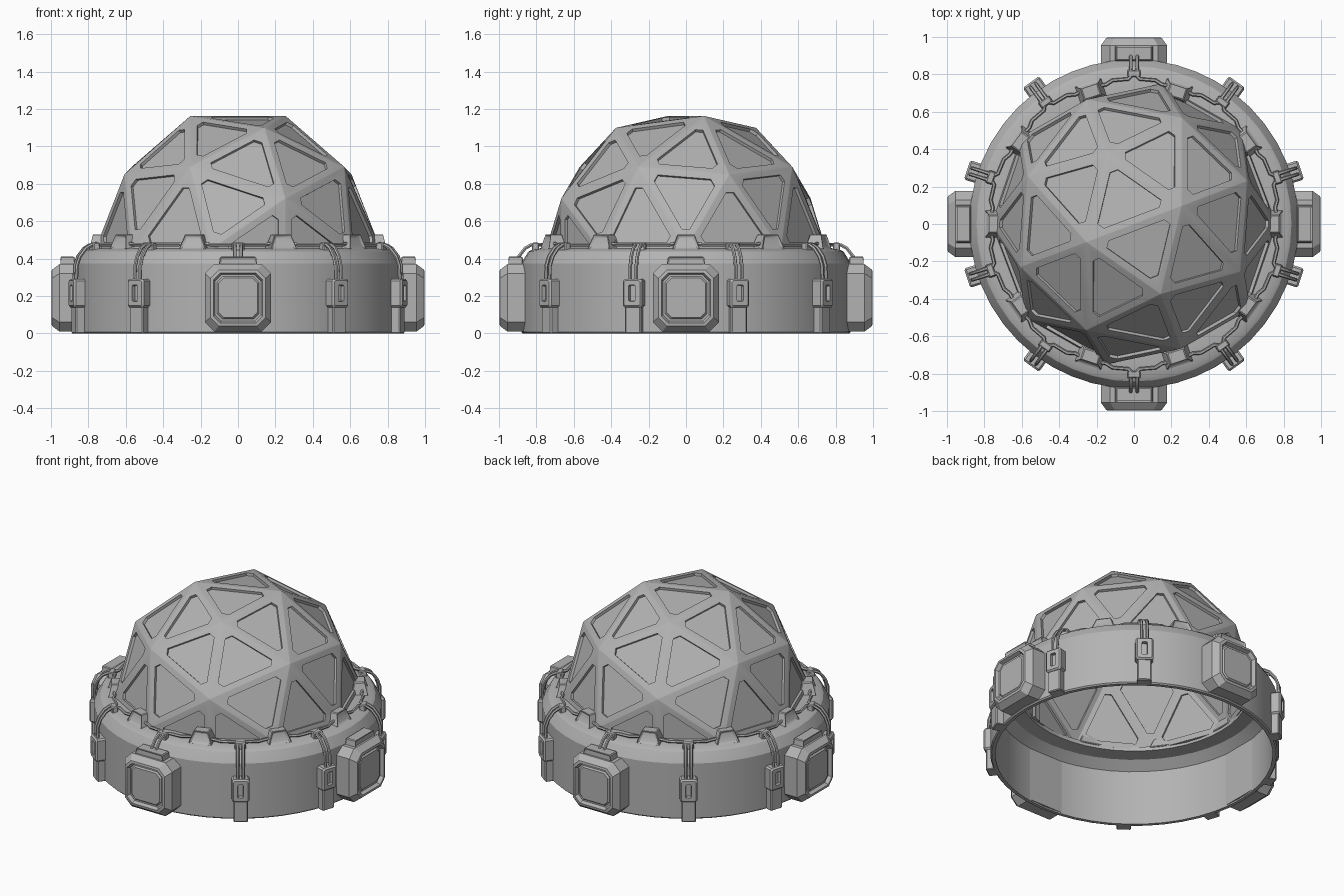
import bpy, bmesh, math
from mathutils import Vector, Matrix

cube = bpy.data.objects.get("Cube")
if cube:
    bpy.data.objects.remove(cube, do_unlink=True)

grey = bpy.data.materials.new("plain grey")
grey.use_nodes = True
COLOUR = (0.45, 0.45, 0.45, 1)
grey.diffuse_color = COLOUR
grey.node_tree.nodes["Principled BSDF"].inputs["Base Color"].default_value = COLOUR


def link(name, data):
    obj = bpy.data.objects.new(name, data)
    bpy.context.scene.collection.objects.link(obj)
    data.materials.append(grey)
    return obj


def finish(obj, angle=30):
    """Apply modifiers or curve bevel, then smooth with sharp edges kept."""
    bpy.ops.object.select_all(action='DESELECT')
    obj.select_set(True)
    bpy.context.view_layer.objects.active = obj
    bpy.ops.object.convert(target='MESH')
    bpy.ops.object.shade_smooth_by_angle(angle=math.radians(angle))
    return obj


def from_bmesh(name, bm, fix_normals=True):
    if fix_normals:
        bmesh.ops.recalc_face_normals(bm, faces=bm.faces)
    mesh = bpy.data.meshes.new(name)
    bm.to_mesh(mesh)
    bm.free()
    return link(name, mesh)


def repeat(obj, name, angles):
    """Place linked copies around the z axis; local +x points outward."""
    for i, a in enumerate(angles):
        copy = obj if i == 0 else obj.copy()
        if i:
            bpy.context.scene.collection.objects.link(copy)
        copy.name = f"{name}_{i + 1}"
        copy.rotation_euler.z = math.radians(a)


def loft(name, rings, cz):
    """Octagons (x, half width, half height, corner cut) joined outward along x."""
    bm = bmesh.new()
    loops = []
    for x, w, h, c in rings:
        outline = [(w, c - h), (w, h - c), (w - c, h), (c - w, h),
                   (-w, h - c), (-w, c - h), (c - w, -h), (w - c, -h)]
        loops.append([bm.verts.new((x, y, cz + z)) for y, z in outline])
    for a, b in zip(loops, loops[1:]):
        for i in range(8):
            j = (i + 1) % 8
            bm.faces.new((a[i], a[j], b[j], b[i]))
    bm.faces.new(loops[0])
    bm.faces.new(loops[-1])
    return finish(from_bmesh(name, bm))


def block(name, x0, x1, w, z0, z1, taper=1.0, slot=0.0, bevel=0.005):
    """Block with a tapered top and an optional slot in its outer face."""
    bm = bmesh.new()
    bmesh.ops.create_cube(bm, size=1)
    for v in bm.verts:
        t = taper if v.co.z > 0 else 1
        v.co = ((x0 + x1) / 2 + v.co.x * (x1 - x0) * t,
                v.co.y * 2 * w * t, z1 if v.co.z > 0 else z0)
    if slot:
        bm.normal_update()
        outer = max(bm.faces, key=lambda f: f.normal.x)
        bmesh.ops.inset_region(bm, faces=[outer], thickness=slot)
        bmesh.ops.translate(bm, verts=outer.verts, vec=(-slot, 0, 0))
    obj = from_bmesh(name, bm)
    mod = obj.modifiers.new("bevel", 'BEVEL')
    mod.width = bevel
    mod.segments = 1
    return finish(obj, 25)


# Base ring: hollow wall, chamfered shoulder and inner lip
profile = [(.872, 0), (.88, .008), (.88, .375), (.872, .39), (.842, .438), (.825, .447),
           (.765, .458), (.70, .458), (.70, .43), (.79, .42), (.85, .37), (.85, 0)]
SEG = 48
bm = bmesh.new()
grid = [[bm.verts.new((r * math.cos(k * math.tau / SEG), r * math.sin(k * math.tau / SEG), z))
         for r, z in profile] for k in range(SEG)]
for k in range(SEG):
    a, b = grid[k], grid[(k + 1) % SEG]
    for i in range(len(profile)):
        j = (i + 1) % len(profile)
        bm.faces.new((a[i], b[i], b[j], a[j]))
finish(from_bmesh("base_ring", bm), 20)

# Dome: twelve pentagon centres and twenty corners pushed to one sphere
PHI = (1 + 5 ** .5) / 2
R, CENTRE, CUT = .763, .45, .445
signs = (-1, 1)
points = [Vector((x, y, z)) for x in signs for y in signs for z in signs]
for s in signs:
    for t in signs:
        for p in ((s, 0, t * PHI), (0, s / PHI, t * PHI)):
            points += [Vector(p[i:] + p[:i]) for i in range(3)]
turn = Matrix.Rotation(math.radians(-69.2), 3, 'Z')
hull = bmesh.new()
for p in points:
    hull.verts.new(turn @ (p.normalized() * R))
bmesh.ops.convex_hull(hull, input=hull.verts)

frame, panes = bmesh.new(), bmesh.new()
for face in hull.faces:
    tri = [v.co.copy() for v in face.verts]
    normal = (tri[1] - tri[0]).cross(tri[2] - tri[0]).normalized()
    if normal.dot(tri[0]) < 0:
        tri.reverse()
        normal.negate()
    # incentre, inset triangle and clipped corners
    sides = [(tri[(i + 1) % 3] - tri[(i + 2) % 3]).length for i in range(3)]
    centre = sum((p * s for p, s in zip(tri, sides)), Vector()) / sum(sides)
    area = (tri[1] - tri[0]).cross(tri[2] - tri[0]).length / 2
    shrink = 1 - .037 / (2 * area / sum(sides))
    inner = [centre.lerp(p, shrink) for p in tri]
    start = [inner[i].lerp(inner[(i + 1) % 3], .11) for i in range(3)]
    end = [inner[i].lerp(inner[(i + 1) % 3], .89) for i in range(3)]
    for i in range(3):
        j = (i + 1) % 3
        for loop in ((tri[i], tri[j], end[i], start[i]), (tri[j], start[j], end[i])):
            frame.faces.new([frame.verts.new(p) for p in loop])
    pane = [p - normal * .017 for i in range(3) for p in (start[i], end[i])]
    panes.faces.new([panes.verts.new(p) for p in pane])
hull.free()

for bm in (frame, panes):
    bmesh.ops.remove_doubles(bm, verts=bm.verts, dist=.0005)
    bmesh.ops.translate(bm, verts=bm.verts, vec=(0, 0, CENTRE))
    bmesh.ops.bisect_plane(bm, geom=bm.verts[:] + bm.edges[:] + bm.faces[:],
                           plane_co=(0, 0, CUT), plane_no=(0, 0, 1), clear_inner=True)

dome = from_bmesh("dome_frame", frame, False)
mod = dome.modifiers.new("rounded struts", 'BEVEL')
mod.width, mod.segments = .022, 2
mod.limit_method, mod.angle_limit = 'ANGLE', math.radians(8)
mod = dome.modifiers.new("strut depth", 'SOLIDIFY')
mod.thickness, mod.offset = .03, -1
finish(dome, 20)
finish(from_bmesh("dome_panes", panes, False), 5)

# Wall boxes with framed panels, and the tabs on top of them
quarters = [0, 90, 180, 270]
box = loft("wall_box", [(.84, .177, .18, .05), (.955, .177, .18, .05), (.995, .148, .15, .045),
                        (.998, .132, .134, .038), (.975, .122, .124, .034),
                        (.975, .112, .114, .03), (.985, .104, .106, .028)], .19)
repeat(box, "wall_box", quarters)
repeat(block("box_tab", .87, .955, .105, .35, .41, .92, .012), "box_tab", quarters)

# Cable clips on the wall
stations = [18 + 36 * k for k in range(10)]
clip_angles = [a for a in stations if a % 90]
lower = loft("clip_foot", [(.86, .044, .075, .004), (.918, .044, .075, .004),
                           (.925, .038, .07, .004)], .075)
repeat(lower, "clip_foot", clip_angles)
upper = loft("clip_body", [(.86, .054, .076, .01), (.928, .054, .076, .01),
                           (.938, .045, .067, .008), (.938, .018, .044, .005),
                           (.918, .015, .041, .005)], .215)
repeat(upper, "clip_body", clip_angles)

# Small clamps where each cable pair crosses the shoulder
repeat(block("cable_clamp", .785, .825, .037, .435, .485, .9), "cable_clamp", stations)

# Tapered brackets at the foot of the dome
repeat(block("dome_bracket", .69, .80, .075, .45, .53, .62, .014), "dome_bracket",
       [36 * k for k in range(10)])

# Paired cables: up from the clip, over the shoulder, out to the brackets
path = [(.915, .017, .27), (.912, .017, .36), (.895, .017, .41), (.86, .017, .455),
        (.83, .017, .472), (.79, .017, .475), (.775, .032, .475), (.768, .115, .475),
        (.745, .15, .475), (.735, .21, .485)]
curve = bpy.data.curves.new("cables", 'CURVE')
curve.dimensions = '3D'
curve.bevel_depth, curve.bevel_resolution = .01, 1
curve.use_fill_caps = True
for a in stations:
    spin = Matrix.Rotation(math.radians(a), 3, 'Z')
    for side in signs:
        spline = curve.splines.new('POLY')
        spline.points.add(len(path) - 1)
        for point, (x, y, z) in zip(spline.points, path):
            point.co = (*(spin @ Vector((x, side * y, z))), 1)
finish(link("cables", curve), 50)
